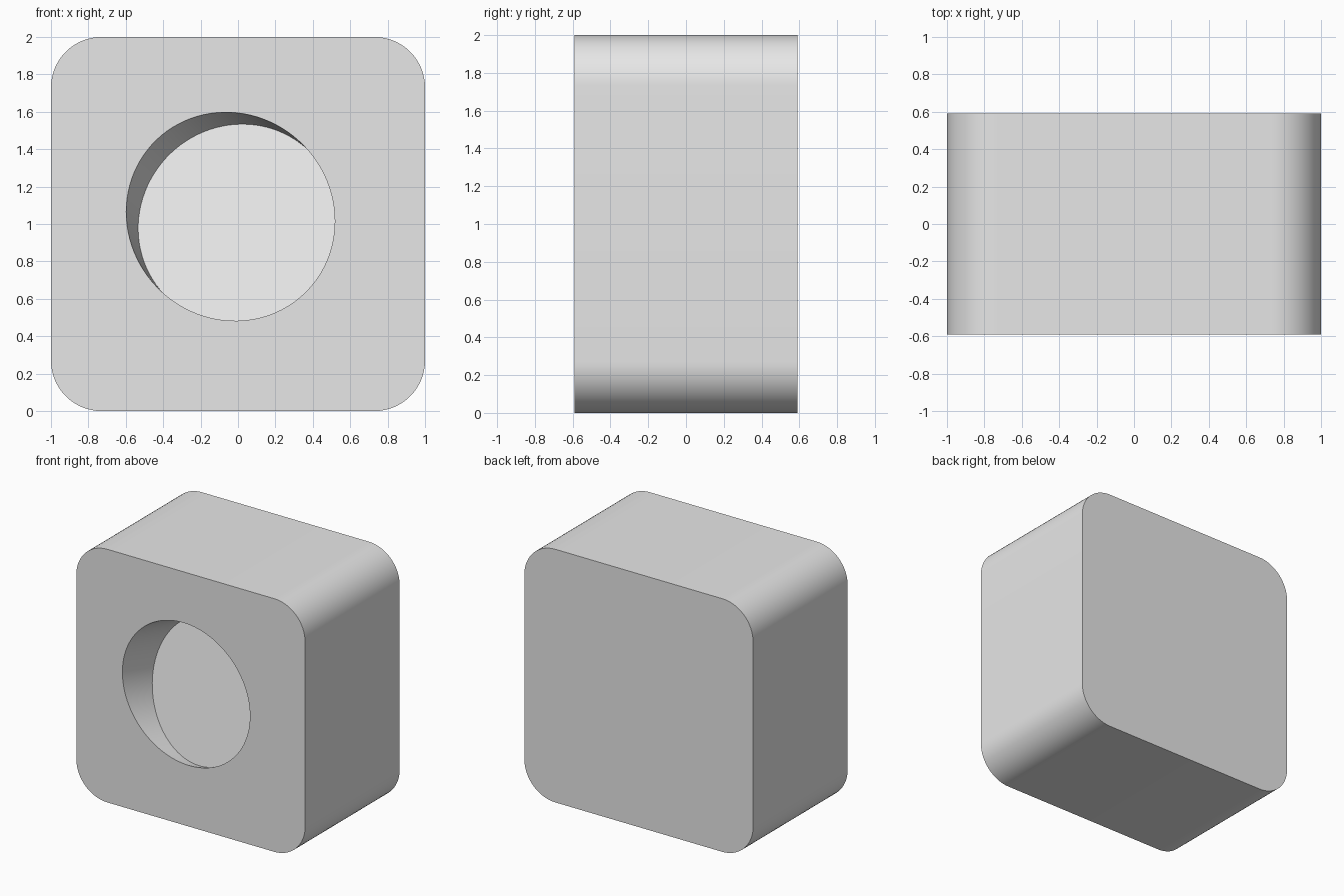
import bpy, bmesh, math
from mathutils import Vector, Matrix

cube = bpy.data.objects.get("Cube")
if cube:
    bpy.data.objects.remove(cube, do_unlink=True)

HALF_DEPTH = 0.59
CORNER = 0.27


def make_object(name, bm):
    bmesh.ops.recalc_face_normals(bm, faces=bm.faces)
    mesh = bpy.data.meshes.new(name)
    bm.to_mesh(mesh)
    bm.free()
    obj = bpy.data.objects.new(name, mesh)
    bpy.context.collection.objects.link(obj)
    return obj


grey = bpy.data.materials.new("light_grey")
grey.use_nodes = True
colour = (0.8, 0.8, 0.8, 1)
grey.diffuse_color = colour
grey.node_tree.nodes["Principled BSDF"].inputs["Base Color"].default_value = colour

# Block: rounded square outline, extruded front to back
bm = bmesh.new()
outline = []
steps = 16
for quarter, (sx, sz) in enumerate([(1, 1), (-1, 1), (-1, -1), (1, -1)]):
    for i in range(steps + 1):
        a = math.pi / 2 * (quarter + i / steps)
        x = sx * (1 - CORNER) + CORNER * math.cos(a)
        z = 1 + sz * (1 - CORNER) + CORNER * math.sin(a)
        outline.append(bm.verts.new((x, -HALF_DEPTH, z)))
front = bm.faces.new(outline)
back = bmesh.ops.extrude_face_region(bm, geom=[front], use_keep_orig=True)
bmesh.ops.translate(bm, vec=(0, 2 * HALF_DEPTH, 0),
                    verts=[v for v in back["geom"] if isinstance(v, bmesh.types.BMVert)])
block = make_object("block", bm)
block.data.materials.append(grey)

# Tilted round pocket in the front face
tilt = math.radians(17)
side = math.sin(tilt) / math.sqrt(2)
outward = Vector((-side, -math.cos(tilt), side))
rim = Vector((-0.04, -HALF_DEPTH, 1.04))
pocket_depth, length = 0.19, 1.2
bm = bmesh.new()
place = (Matrix.Translation(rim + outward * (length / 2 - pocket_depth))
         @ outward.to_track_quat('Z', 'Y').to_matrix().to_4x4())
bmesh.ops.create_cone(bm, cap_ends=True, segments=96, radius1=0.545,
                      radius2=0.545, depth=length, matrix=place)
cutter = make_object("pocket_cutter", bm)
cutter.hide_render = True
cutter.data.materials.append(grey)

cut = block.modifiers.new("pocket", 'BOOLEAN')
cut.operation = 'DIFFERENCE'
cut.solver = 'EXACT'
cut.object = cutter
bpy.ops.object.select_all(action='DESELECT')
bpy.context.view_layer.objects.active = block
block.select_set(True)
bpy.ops.object.modifier_apply(modifier=cut.name)
bpy.data.objects.remove(cutter, do_unlink=True)

# Smooth curves, crisp rims
bpy.ops.object.shade_smooth_by_angle(angle=math.radians(30))
